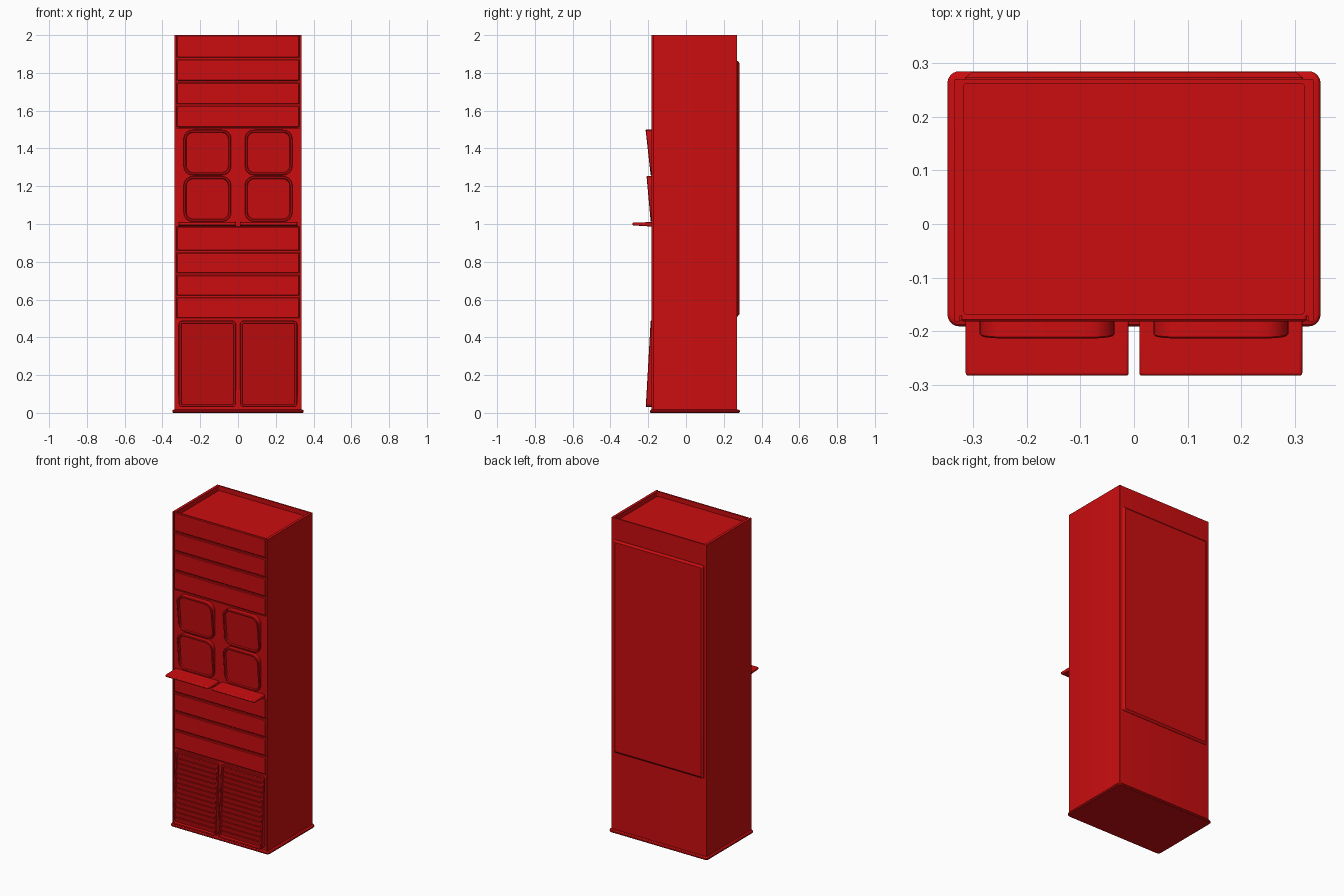
import bpy, bmesh, math

if "Cube" in bpy.data.objects:
    bpy.data.objects.remove(bpy.data.objects["Cube"])

red = bpy.data.materials.new("cabinet_red")
red.diffuse_color = (0.6, 0.004, 0.005, 1)
red.use_nodes = True
red.node_tree.nodes["Principled BSDF"].inputs["Base Color"].default_value = red.diffuse_color


def finish(name, bm):
    bmesh.ops.recalc_face_normals(bm, faces=bm.faces)
    me = bpy.data.meshes.new(name)
    bm.to_mesh(me)
    bm.free()
    me.materials.append(red)
    ob = bpy.data.objects.new(name, me)
    bpy.context.collection.objects.link(ob)
    return ob


def rounded(a0, a1, b0, b1, r, seg=6):
    """Outline of a rounded rectangle."""
    pts = []
    for k, (a, b) in enumerate([(a1 - r, b1 - r), (a0 + r, b1 - r), (a0 + r, b0 + r), (a1 - r, b0 + r)]):
        for i in range(seg + 1):
            t = (k + i / seg) * math.pi / 2
            pts.append((a + r * math.cos(t), b + r * math.sin(t)))
    return pts


def loft(name, loops):
    """Skin successive closed loops and cap both ends."""
    bm = bmesh.new()
    rows = [[bm.verts.new(p) for p in loop] for loop in loops]
    n = len(rows[0])
    for lo, hi in zip(rows, rows[1:]):
        for i in range(n):
            j = (i + 1) % n
            bm.faces.new((lo[i], lo[j], hi[j], hi[i]))
    bm.faces.new(rows[0])
    bm.faces.new(rows[-1])
    return finish(name, bm)


def panel(name, x0, x1, z0, z1, r, back, low, high, rings, limit=9):
    """Upright rounded panel, face leaning from y=low to y=high; rings = (inset, y offset)."""
    loops = [[(x, back, z) for x, z in rounded(x0, x1, z0, z1, r)]]
    for d, off in rings:
        loop = []
        for x, z in rounded(x0 + d, x1 - d, z0 + d, z1 - d, max(r - d, 0.003)):
            y = low + (high - low) * (z - z0) / (z1 - z0) + off
            loop.append((x, min(y, limit), z))
        loops.append(loop)
    return loft(name, loops)


def box(name, x0, x1, y0, y1, z0, z1):
    rect = [(x0, y0), (x1, y0), (x1, y1), (x0, y1)]
    return loft(name, [[(x, y, z) for x, y in rect] for z in (z0, z1)])


# base plinth with softened edge
loft("base_plinth", [[(x, y, z) for x, y in rounded(-.348 + d, .348 - d, -.191 + d, .285 - d, .022 - d)]
                     for d, z in ((.004, 0), (0, .004), (0, .011), (.004, .016), (.010, .018))])

# cabinet shell with a sunken top
outer = rounded(-.335, .335, -.172, .271, .003)
inner = rounded(-.318, .318, -.168, .262, .006)
loft("cabinet_shell", [[(x, y, z) for x, y in ring]
                       for ring, z in ((outer, .01), (outer, 2), (inner, 2), (inner, 1.97))])

# front side rails and plain front sections
for s, side in ((-1, "left"), (1, "right")):
    xs = sorted((s * .326, s * .335))
    box("front_rail_" + side, *xs, -.182, -.171, .01, 2)
box("front_middle_section", -.327, .327, -.18, -.171, .987, 1.508)
box("front_lower_section", -.327, .327, -.175, -.171, .01, .497)

# stacked front drawer panels
soft = [(0, .004), (.004, 0)]
for group, base, step in (("upper", 1.512, .123), ("lower", .502, .119)):
    for i in range(4):
        z = base + i * step
        top = (2 if group == "upper" else .985) if i == 3 else z + step - .010
        panel(f"{group}_drawer_{i + 1}", -.323, .323, z, top, .008, -.171, -.182, -.182, soft)

# rear access panel
panel("rear_access_panel", -.315, .315, .51, 1.864, .006, .268, .283, .283,
      [(0, -.010), (.012, 0)])

bezel = [(0, .003), (.003, 0), (.011, 0), (.015, .011)]
for s, side in ((-1, "left"), (1, "right")):
    # tilted screens, leaning out at the top
    xs = sorted((s * .036, s * .288))
    for row, z, lean in (("lower", 1.012, -.209), ("upper", 1.258, -.214)):
        panel(f"{row}_screen_{side}", *xs, z, z + .241, .05, -.175, -.187, lean, bezel, -.1825)

    # tapered keyboard shelf
    xs = sorted((s * .010, s * .314))
    shelf = loft("keyboard_shelf_" + side,
                 [[(xs[0], y, z), (xs[1], y, z), (xs[1], y, z + h), (xs[0], y, z + h)]
                  for y, z, h in ((-.175, .986, .024), (-.283, .993, .015))])
    bev = shelf.modifiers.new("soft_edges", "BEVEL")
    bev.width, bev.segments = .005, 3

    # vent frame, leaning out at the bottom
    z0, z1, low, high = .03, .488, -.213, -.187
    panel("vent_frame_" + side, *xs, z0, z1, .022, -.172, low, high, bezel, -.1755)

    # downward facing louvres inside the frame
    bm = bmesh.new()
    a, b, n = xs[0] + .0145, xs[1] - .0145, 14
    step = (z1 - z0 - .032) / n
    prev = None
    for i in range(n):
        for k in (0, 1):
            z = z0 + .016 + (i + k) * step
            face = low + (high - low) * (z - z0) / (z1 - z0)
            y = face + (.003 if k else .011)
            row = [bm.verts.new((x, y, z)) for x in (a, b)]
            if prev:
                bm.faces.new((prev[0], prev[1], row[1], row[0]))
            prev = row
    louvres = finish("vent_louvres_" + side, bm)
    if sum(p.normal.y for p in louvres.data.polygons) > 0:
        louvres.data.flip_normals()

# smooth rounded corners, keep hard edges
bpy.ops.object.select_all(action='SELECT')
bpy.context.view_layer.objects.active = bpy.context.selected_objects[0]
bpy.ops.object.shade_smooth_by_angle(angle=math.radians(20))
